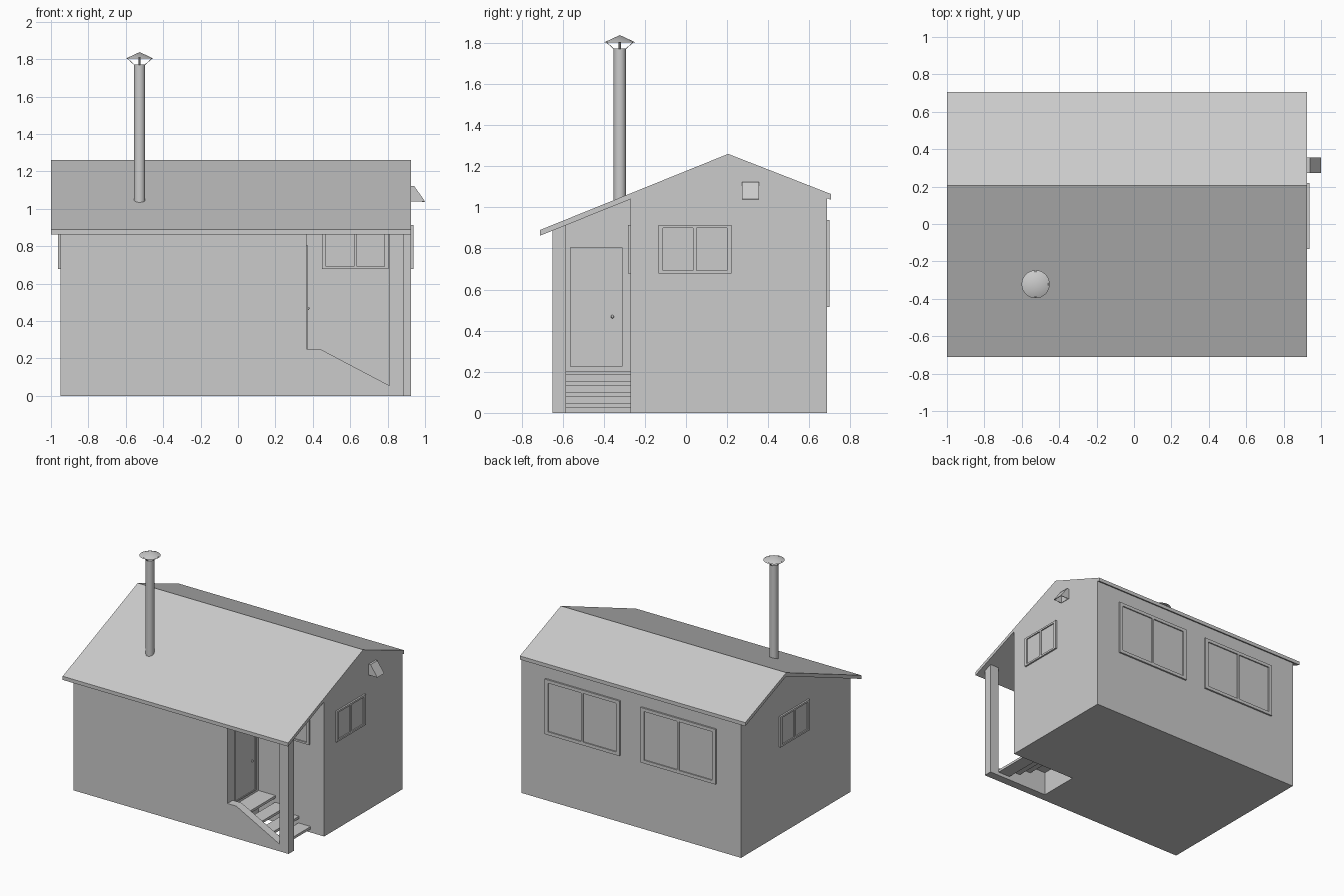
import bpy, bmesh
from math import pi, cos, sin
from mathutils import Vector, Matrix

if "Cube" in bpy.data.objects:
    bpy.data.objects.remove(bpy.data.objects["Cube"])


def add_object(name, bm):
    bmesh.ops.recalc_face_normals(bm, faces=bm.faces)
    mesh = bpy.data.meshes.new(name)
    bm.to_mesh(mesh)
    bm.free()
    ob = bpy.data.objects.new(name, mesh)
    bpy.context.collection.objects.link(ob)
    return ob


def extrude_profile(bm, pts, offset):
    face = bm.faces.new([bm.verts.new(p) for p in pts])
    geom = bmesh.ops.extrude_face_region(bm, geom=[face], use_keep_orig=True)["geom"]
    bmesh.ops.translate(bm, vec=offset, verts=[v for v in geom if isinstance(v, bmesh.types.BMVert)])


def prism(name, pts, offset):
    bm = bmesh.new()
    extrude_profile(bm, pts, offset)
    return add_object(name, bm)


def add_box(bm, x0, x1, y0, y1, z0, z1):
    extrude_profile(bm, [(x0, y0, z0), (x1, y0, z0), (x1, y1, z0), (x0, y1, z0)], (0, 0, z1 - z0))


def boxes(name, *dims):
    bm = bmesh.new()
    for d in dims:
        add_box(bm, *d)
    return add_object(name, bm)


RIDGE_Y, RIDGE_Z, THICK = 0.205, 1.26, 0.028
SLOPE_F, SLOPE_B = 0.404, 0.39


def under_roof(y):
    slope = SLOPE_F if y < RIDGE_Y else SLOPE_B
    return RIDGE_Z - THICK - slope * abs(y - RIDGE_Y)


# House body: L-shaped plan cut to the roof pitch
bm = bmesh.new()
plan = [(-0.95, -0.65), (0.365, -0.65), (0.365, -0.27), (0.925, -0.27), (0.925, 0.685), (-0.95, 0.685)]
extrude_profile(bm, [(x, y, 0) for x, y in plan], (0, 0, 2))
for normal in ((0, -SLOPE_F, 1), (0, SLOPE_B, 1)):
    cut = bmesh.ops.bisect_plane(bm, geom=bm.verts[:] + bm.edges[:] + bm.faces[:],
                                 plane_co=(0, RIDGE_Y, RIDGE_Z - THICK), plane_no=normal, clear_outer=True)
    edges = [e for e in cut["geom_cut"] if isinstance(e, bmesh.types.BMEdge)]
    bmesh.ops.holes_fill(bm, edges=edges, sides=0)
add_object("house_body", bm)

# Roof
top = [(-0.71, 0.89), (RIDGE_Y, RIDGE_Z), (0.705, 1.065)]
outline = top + [(y, z - THICK) for y, z in reversed(top)]
prism("roof", [(-1, y, z) for y, z in outline], (1.925, 0, 0))

# Porch post and stair side wall
prism("porch_post", [(0.81, -0.65, 0), (0.81, -0.585, 0), (0.81, -0.585, under_roof(-0.585)),
                     (0.81, -0.65, under_roof(-0.65))], (0.077, 0, 0))
side = [(0.365, 0), (0.81, 0), (0.81, 0.055), (0.44, 0.25), (0.365, 0.25)]
prism("stair_side_wall", [(x, -0.65, z) for x, z in side], (0, 0.065, 0))

# Stair treads
for i in range(4):
    front, z = 0.81 - 0.1 * i, 0.046 + 0.053 * i
    back = 0.365 if i == 3 else front - 0.105
    boxes(f"stair_tread_{i + 1}", (back, front, -0.585, -0.27, z - 0.019, z))

# Door with frame and knob
boxes("door", (0.36, 0.368, -0.555, -0.318, 0.235, 0.795))
boxes("door_frame",
      (0.36, 0.373, -0.565, -0.555, 0.225, 0.805), (0.36, 0.373, -0.318, -0.308, 0.225, 0.805),
      (0.36, 0.373, -0.555, -0.318, 0.795, 0.805), (0.36, 0.373, -0.555, -0.318, 0.225, 0.235))
bm = bmesh.new()
bmesh.ops.create_uvsphere(bm, u_segments=12, v_segments=8, radius=0.008,
                          matrix=Matrix.Translation((0.374, -0.358, 0.468)))
add_object("door_knob", bm)


# Windows: frame bars and mullion around a set-back pane
def window(name, loc, angle, w, h, side_bar, top_bar, depth=0.013):
    a, b, m = w / 2, h / 2, 0.008
    ob = boxes(name,
               (-a, -a + side_bar, -depth, 0.002, -b, b), (a - side_bar, a, -depth, 0.002, -b, b),
               (-a + side_bar, a - side_bar, -depth, 0.002, b - top_bar, b),
               (-a + side_bar, a - side_bar, -depth, 0.002, -b, -b + top_bar),
               (-m, m, -depth, 0.002, -b + top_bar, b - top_bar),
               (-a + side_bar, -m, -0.004, 0.002, -b + top_bar, b - top_bar),
               (m, a - side_bar, -0.004, 0.002, -b + top_bar, b - top_bar))
    ob.location = loc
    ob.rotation_euler.z = angle


small = (0.355, 0.236, 0.022, 0.014)
window("porch_window", (0.627, -0.27, 0.796), 0, *small)
window("right_window", (0.925, 0.043, 0.796), pi / 2, *small)
window("left_window", (-0.95, 0.043, 0.796), -pi / 2, *small)
for label, x in (("a", 0.40), ("b", -0.42)):
    window("back_window_" + label, (x, 0.685, 0.727), pi, 0.64, 0.425, 0.03, 0.025)

# Gable vent hood, open underneath
bm = bmesh.new()
hood = [(0.925, 1.04), (1.0, 1.04), (0.941, 1.123), (0.925, 1.123)]
extrude_profile(bm, [(x, 0.272, z) for x, z in hood], (0, 0.084, 0))
bmesh.ops.recalc_face_normals(bm, faces=bm.faces)
bmesh.ops.delete(bm, geom=[f for f in bm.faces if f.normal.z < -0.9], context="FACES")
vent = add_object("vent_hood", bm)
solid = vent.modifiers.new("thickness", "SOLIDIFY")
solid.thickness = 0.005
solid.offset = -1


# Chimney pipe and conical cap
def cone(name, r1, r2, z0, z1):
    bm = bmesh.new()
    bmesh.ops.create_cone(bm, cap_ends=True, segments=32, radius1=r1, radius2=r2, depth=z1 - z0,
                          matrix=Matrix.Translation((-0.526, -0.322, (z0 + z1) / 2)))
    ob = add_object(name, bm)
    bpy.ops.object.select_all(action="DESELECT")
    ob.select_set(True)
    bpy.context.view_layer.objects.active = ob
    bpy.ops.object.shade_smooth_by_angle()


cone("chimney_pipe", 0.03, 0.03, 1.0, 1.772)
cone("chimney_cap", 0.075, 0.0, 1.803, 1.838)

# Straps holding the cap
for i in range(4):
    a = i * pi / 2
    out, tan = Vector((cos(a), sin(a), 0)), Vector((-sin(a), cos(a), 0)) * 0.006
    base = Vector((-0.526, -0.322, 0))
    low, high = base + out * 0.028 + Vector((0, 0, 1.768)), base + out * 0.068 + Vector((0, 0, 1.804))
    prism(f"cap_strap_{i + 1}", [low - tan, low + tan, high + tan, high - tan], Vector((0, 0, 0.004)))
